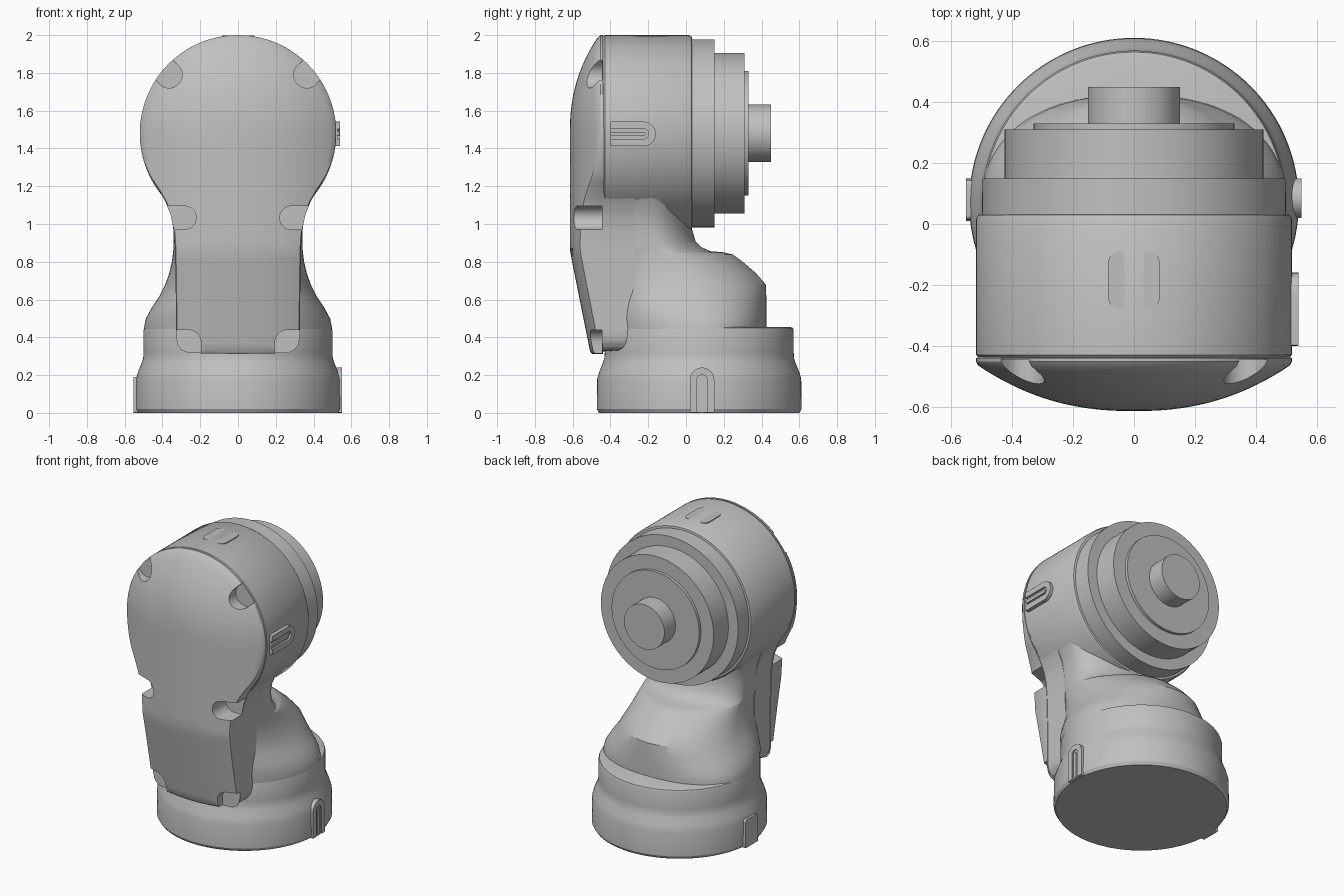
import bpy, bmesh, math
from math import sin, cos, pi

if "Cube" in bpy.data.objects:
    bpy.data.objects.remove(bpy.data.objects["Cube"])

grey = bpy.data.materials.new("light_grey")
grey.diffuse_color = (0.53, 0.53, 0.53, 1)
grey.use_nodes = True
grey.node_tree.nodes["Principled BSDF"].inputs["Base Color"].default_value = grey.diffuse_color
HZ, HR = 1.48, 0.52          # head centre height and radius


def make(name, bm):
    bmesh.ops.recalc_face_normals(bm, faces=bm.faces)
    me = bpy.data.meshes.new(name)
    bm.to_mesh(me)
    bm.free()
    me.materials.append(grey)
    ob = bpy.data.objects.new(name, me)
    bpy.context.collection.objects.link(ob)
    return ob


def skin(name, rings, cap_first=True, cap_last=True):
    """Join closed rings of points into one solid."""
    bm = bmesh.new()
    vs = [[bm.verts.new(p) for p in r] for r in rings]
    n = len(vs[0])
    for a, b in zip(vs, vs[1:]):
        for i in range(n):
            j = (i + 1) % n
            bm.faces.new((a[i], a[j], b[j], b[i]))
    if cap_first:
        bm.faces.new(vs[0])
    if cap_last:
        bm.faces.new(vs[-1])
    return make(name, bm)


def lathe(name, prof, place, n=128):
    return skin(name, [[place(r * cos(2 * pi * i / n), r * sin(2 * pi * i / n), h)
                        for i in range(n)] for r, h in prof])


def prism(name, discs, axis, lo, hi):
    """Hull of discs (u, v, r), extruded along x (axis 0) or y (axis 1)."""
    bm = bmesh.new()
    for u, v, r in discs:
        for i in range(32):
            a = 2 * pi * i / 32
            for h in (lo, hi):
                p = [u + r * cos(a), v + r * sin(a)]
                p.insert(axis, h)
                bm.verts.new(p)
    bmesh.ops.convex_hull(bm, input=bm.verts[:])
    bmesh.ops.delete(bm, geom=[v for v in bm.verts if not v.link_faces], context='VERTS')
    bmesh.ops.dissolve_limit(bm, angle_limit=0.01, verts=bm.verts[:], edges=bm.edges[:])
    return make(name, bm)


def cut(ob, cutters):
    for c in cutters:
        m = ob.modifiers.new("cut", 'BOOLEAN')
        m.object, m.operation, m.solver = c, 'DIFFERENCE', 'EXACT'
    dg = bpy.context.evaluated_depsgraph_get()
    me = bpy.data.meshes.new_from_object(ob.evaluated_get(dg))
    ob.modifiers.clear()
    ob.data = me
    for c in cutters:
        bpy.data.objects.remove(c)


# Round base with flared foot
lathe("base", [(.53, 0), (.542, .02), (.54, .18), (.53, .215), (.51, .265), (.502, .29), (.5, .32),
               (.5, .438), (.495, .45), (.482, .455)],
      lambda a, b, h: (a, b + .07, h))

# Head housing with stepped output flange and shaft
lathe("head_housing", [(.51, -.44), (HR, -.43), (HR, .015), (.512, .03), (.498, .032), (.498, .15),
                       (.425, .15), (.425, .31), (.33, .31), (.33, .33), (.152, .33), (.152, .45)],
      lambda a, b, h: (a, h, HZ + b))

# Neck: z, half width, front y, middle y, back y, front and back roundness
rows = [(.25, .47, -.40, .07, .40, 2, 2.3), (.32, .498, -.428, .07, .42, 2, 2.3),
        (.45, .498, -.428, .07, .425, 2, 2.3), (.50, .488, -.428, .06, .425, 2.1, 2.3),
        (.56, .455, -.428, .04, .425, 2.2, 2.2), (.62, .415, -.43, .02, .425, 2.3, 2.1),
        (.68, .385, -.43, 0, .422, 2.4, 2), (.74, .364, -.43, -.03, .37, 2.6, 1.9),
        (.80, .350, -.43, -.06, .30, 2.8, 1.8), (.838, .345, -.43, -.09, .25, 3, 1.7),
        (.85, .344, -.43, -.1, .20, 3, 1.7), (.856, .343, -.43, -.12, .13, 3, 1.8),
        (.875, .342, -.43, -.14, .085, 3, 1.9), (.91, .341, -.43, -.16, .05, 3, 2),
        (.98, .343, -.43, -.18, .03, 3, 2), (1.06, .357, -.43, -.18, .025, 3, 2),
        (1.14, .392, -.43, -.18, .02, 3, 2.1), (1.24, .45, -.43, -.18, .02, 3, 2.3)]


def section(z, hx, yf, yc, yb, nf, nb, n=96):
    ring = []
    for i in range(n):
        c, s = cos(2 * pi * i / n), sin(2 * pi * i / n)
        e = 2 / (nb if s > 0 else nf)
        depth = yb - yc if s > 0 else yc - yf
        ring.append((math.copysign(hx * abs(c) ** e, c),
                     yc + math.copysign(depth * abs(s) ** e, s), z))
    return ring


skin("neck", [section(*r) for r in rows])

# Front outline: round head running into a rounded strap
half = [(HR * sin(a), HZ + HR * cos(a)) for a in [math.radians(3 * k) for k in range(40)]]
half += [(.42, 1.18), (.385, 1.12), (.357, 1.05), (.342, .98), (.335, .9), (.33, .7), (.328, .40),
         (.32, .362), (.30, .333), (.265, .317), (0, .312)]
dense = []
for (x0, z0), (x1, z1) in zip(half, half[1:]):
    k = max(1, math.ceil(math.hypot(x1 - x0, z1 - z0) / .035))
    dense += [(x0 + (x1 - x0) * t / k, z0 + (z1 - z0) * t / k) for t in range(k)]
dense.append(half[-1])
outline = dense + [(-x, z) for x, z in dense[-2:0:-1]]


def front_y(x, z):
    d = math.hypot(x, z - HZ) if z > HZ else abs(x)
    return -.615 + .155 * min(1, d / HR) ** 2.3 + max(0, .86 - z) * .2


# Domed front cover with screw notches
CZ = 1.2
rings = [[(x, -.44, z) for x, z in outline]]
for s in [1, .985] + [k / 16 for k in range(15, 0, -1)] + [.01]:
    ring = []
    for x, z in outline:
        px, pz = x * s, CZ + (z - CZ) * s
        ring.append((px, front_y(px, pz) + (.008 if s == 1 else 0), pz))
    rings.append(ring)
cover = skin("front_cover", rings)
notches = []
for sx in (-1, 1):
    for x, z, r, ends in [(.365, 1.79, .07, [(.2, .2)]), (.283, 1.033, .062, [(.2, 0)]),
                          (.265, .37, .07, [(.2, 0), (0, -.2), (.2, -.2)])]:
        discs = [(sx * x, z, r)] + [(sx * (x + u), z + v, r) for u, v in ends]
        notches.append(prism("notch_cutter", discs, 1, -.8, -.446))
cut(cover, notches)

# Strap body behind the cover
skin("strap_body", [[(x * .99, y, CZ + (z - CZ) * .985) for x, z in outline] for y in (-.442, -.27)])

# Cable tabs on the right of the head and of the base
tab = prism("head_tab", [(-.225, 1.477, .065), (-.395, 1.537, .005), (-.395, 1.417, .005)], 0, .48, .541)
cut(tab, [prism("slot_cutter", [(-.225, 1.477, .027), (-.5, 1.477, .027)], 0, .528, .6)])
prism("head_tab_bar", [(-.225, 1.477, .011), (-.39, 1.477, .011)], 0, .5, .538)

tab = prism("base_tab", [(.085, .175, .065), (.025, .006, .005), (.145, .006, .005)], 0, .4, .551)
cut(tab, [prism("slot_cutter", [(.085, .175, .027), (.085, -.1, .027)], 0, .543, .6)])
prism("base_tab_bar", [(.085, .175, .011), (.085, .011, .011)], 0, .5, .55)

# Plain tab on the left of the base, shallow pad on top of the head
prism("left_base_tab", [(.02, .01, .01), (.14, .01, .01), (.03, .175, .015), (.13, .175, .015)],
      0, -.552, -.4)
prism("top_pad", [(sx * .045, y, .04) for sx in (-1, 1) for y in (-.24, -.13)], 1, 0, .01)
pad = bpy.data.objects["top_pad"]
for v in pad.data.vertices:      # lay the pad flat on the crown
    x, y, z = v.co
    v.co = (x, z, 1.989 + y)
pad.data.flip_normals()

# Smooth shading with crisp edges
for ob in bpy.context.scene.objects:
    ob.select_set(True)
    bpy.context.view_layer.objects.active = ob
bpy.ops.object.shade_smooth_by_angle(angle=math.radians(30))
